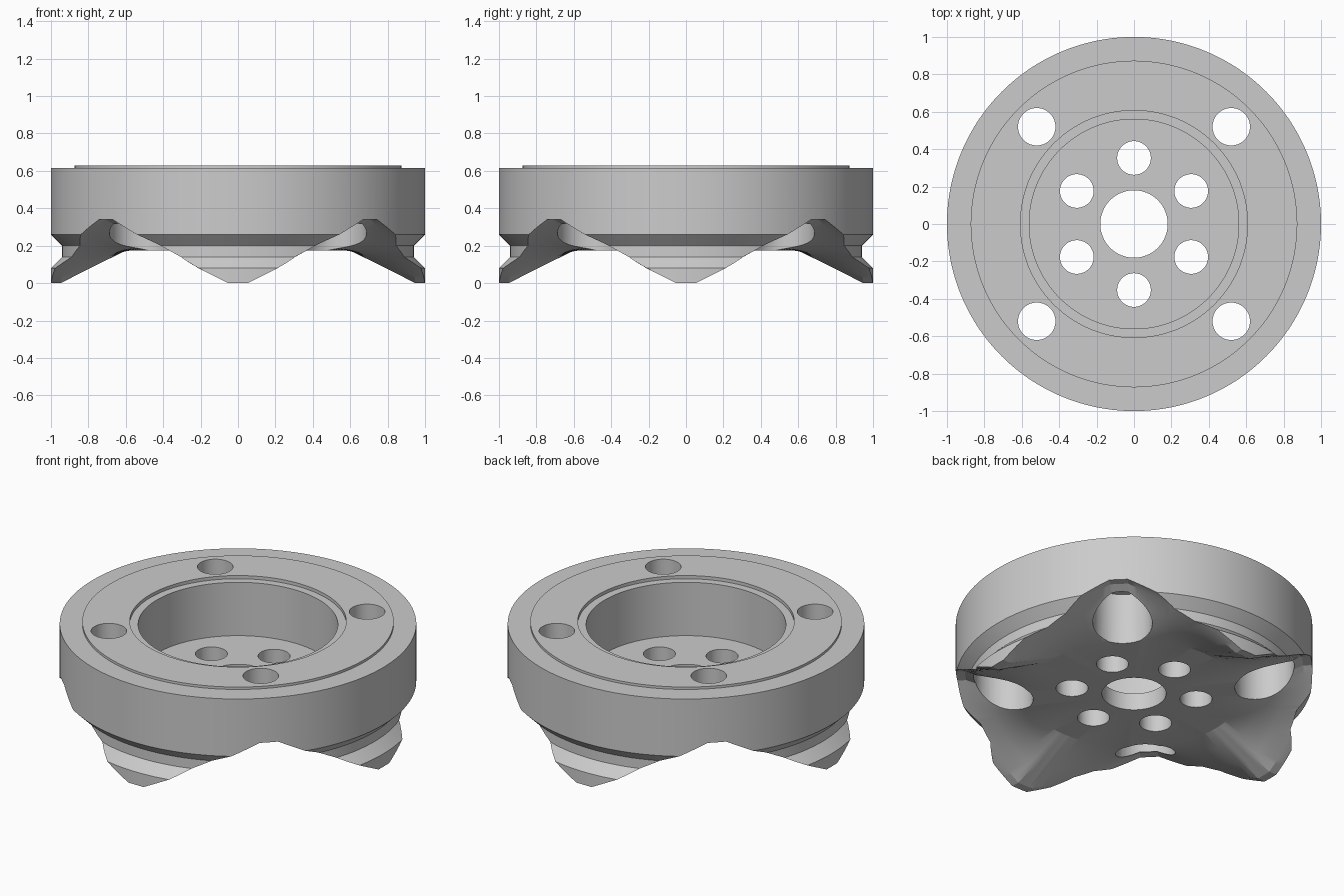
import bpy
import bmesh
import math

SEGMENTS = 240

cube = bpy.data.objects.get("Cube")
if cube:
    bpy.data.objects.remove(cube, do_unlink=True)

metal = bpy.data.materials.new("grey metal")
metal.use_nodes = True
GREY = (0.6, 0.6, 0.6, 1)
metal.diffuse_color = GREY
metal.node_tree.nodes["Principled BSDF"].inputs["Base Color"].default_value = GREY


def make_object(name, bm):
    bmesh.ops.recalc_face_normals(bm, faces=bm.faces[:])
    mesh = bpy.data.meshes.new(name)
    bm.to_mesh(mesh)
    bm.free()
    mesh.materials.append(metal)
    obj = bpy.data.objects.new(name, mesh)
    bpy.context.collection.objects.link(obj)
    return obj


def lathe(name, profile, height=lambda r, z, angle: z):
    """Spin a closed profile of (radius, z) points round the z axis."""
    bm = bmesh.new()
    rings = []
    for i in range(SEGMENTS):
        a = 2 * math.pi * i / SEGMENTS
        rings.append([bm.verts.new((r * math.cos(a), r * math.sin(a), height(r, z, a)))
                      for r, z in profile])
    count = len(profile)
    for i in range(SEGMENTS):
        one, two = rings[i], rings[(i + 1) % SEGMENTS]
        for j in range(count):
            k = (j + 1) % count
            bm.faces.new((one[j], two[j], two[k], one[k]))
    return make_object(name, bm)


def cylinder(name, x, y, radius, bottom, top):
    bm = bmesh.new()
    bmesh.ops.create_cone(bm, cap_ends=True, segments=64, radius1=radius,
                          radius2=radius, depth=top - bottom)
    bmesh.ops.translate(bm, verts=bm.verts[:], vec=(x, y, (top + bottom) / 2))
    return make_object(name, bm)


def cut(target, cutter):
    cutter.hide_render = True
    mod = target.modifiers.new("cut", 'BOOLEAN')
    mod.operation = 'DIFFERENCE'
    mod.solver = 'EXACT'
    mod.object = cutter
    bpy.context.view_layer.objects.active = target
    bpy.ops.object.modifier_apply(modifier=mod.name)
    bpy.data.objects.remove(cutter, do_unlink=True)


# Round body: bored cup with a raised top ring and a waisted lower rim
BASE, FLOOR = 0.175, 0.28
body = lathe("coupling_body", [
    (0.18, FLOOR), (0.56, FLOOR), (0.56, 0.61), (0.607, 0.61), (0.607, 0.63),
    (0.873, 0.63), (0.873, 0.615), (1, 0.615), (1, 0.26), (0.94, 0.2),
    (0.94, 0.14), (1, 0.08), (1, -0.1), (0.18, -0.1)])


# Underside: four lobes on the axes, four valleys on the diagonals
def underside(r, z, angle):
    if z < 0:
        return z
    off = abs(math.degrees(angle) % 90 - 45)
    slope = min(max((off - 3) / 39, 0), 1)
    rim = 0.34 * (1 - slope)
    reach = min(max((r - 0.6) / 0.35, 0), 1)
    return BASE + (rim - BASE) * reach


cut(body, lathe("underside_cutter", [
    (0.1, -0.2), (0.1, BASE), (0.6, BASE), (0.72, BASE), (0.84, BASE),
    (0.95, BASE), (1.1, BASE)] + [(1.1, -0.2)], underside))

# Counterbored bolt holes in the valleys
for sx in (-1, 1):
    for sy in (-1, 1):
        x, y = 0.52 * sx, 0.52 * sy
        cut(body, cylinder("counterbore_cutter", x, y, 0.167, -0.3, 0.49))
        cut(body, cylinder("bolt_hole_cutter", x, y, 0.1, 0.4, 0.8))

# Ring of six holes through the floor
for i in range(6):
    a = math.radians(30 + 60 * i)
    cut(body, cylinder("floor_hole_cutter", 0.353 * math.cos(a),
                       0.353 * math.sin(a), 0.09, 0, 0.5))

# Smooth round walls, sharp edges
bpy.ops.object.select_all(action='DESELECT')
body.select_set(True)
bpy.context.view_layer.objects.active = body
bpy.ops.object.shade_smooth_by_angle(angle=math.radians(20))
